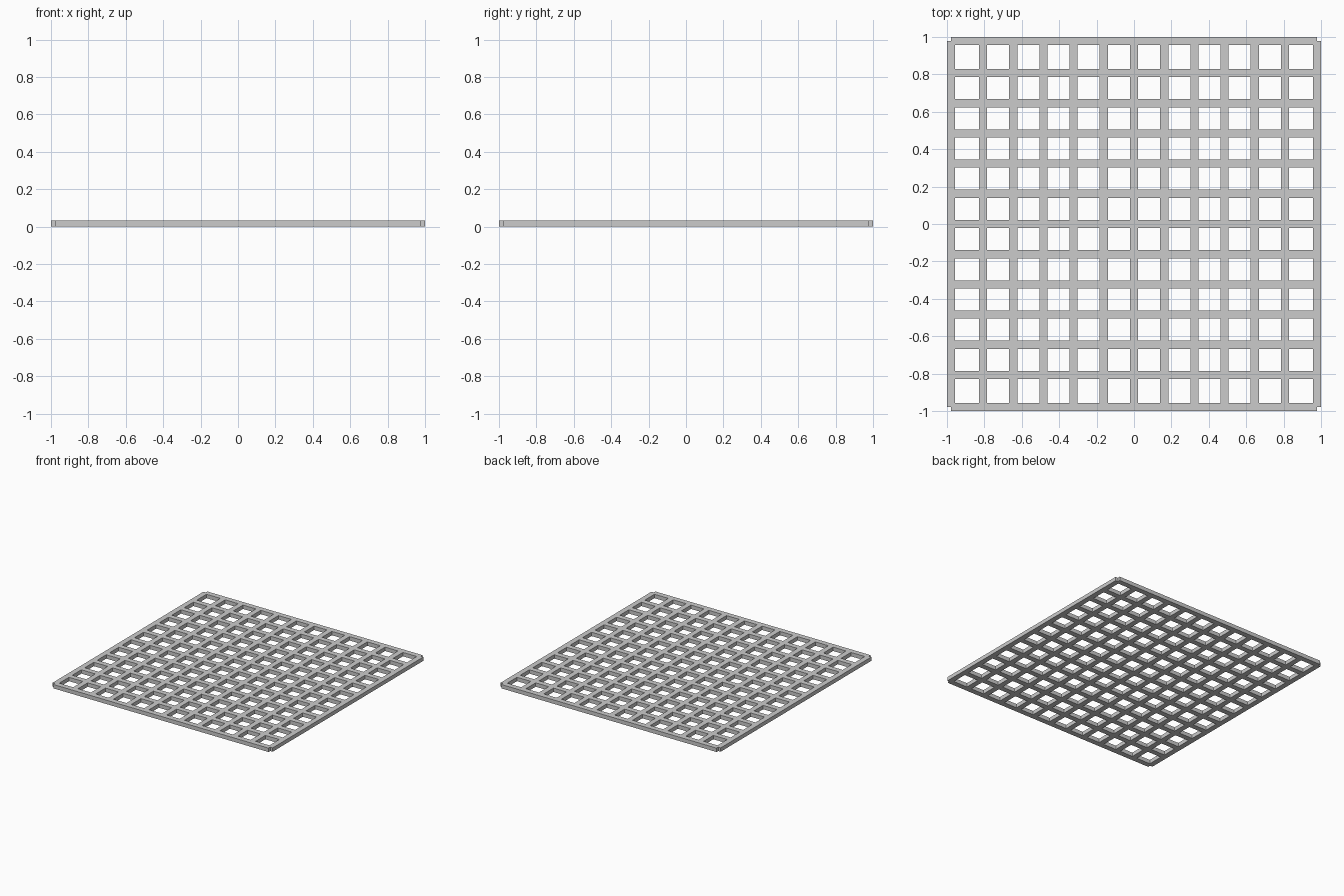
import bpy

if "Cube" in bpy.data.objects:
    bpy.data.objects.remove(bpy.data.objects["Cube"])

END = 0.978      # centre line of the outer bars, also where bars end
PITCH = 0.1615   # spacing of the inner bars
W, H = 0.044, 0.032


def bar(name, size, loc):
    bpy.ops.mesh.primitive_cube_add(size=1, location=loc)
    ob = bpy.context.object
    ob.name = name
    ob.scale = size
    bpy.ops.object.transform_apply(location=False, rotation=False, scale=True)


# Outer frame bars plus eleven evenly spaced inner bars, both directions
positions = [-END] + [i * PITCH for i in range(-5, 6)] + [END]
for i, p in enumerate(positions):
    kind = "frame" if abs(p) == END else "inner"
    bar(f"{kind}_bar_lengthwise_{i}", (W, 2 * END, H), (p, 0, H / 2))
    bar(f"{kind}_bar_crosswise_{i}", (2 * END, W, H), (0, p, H / 2))
